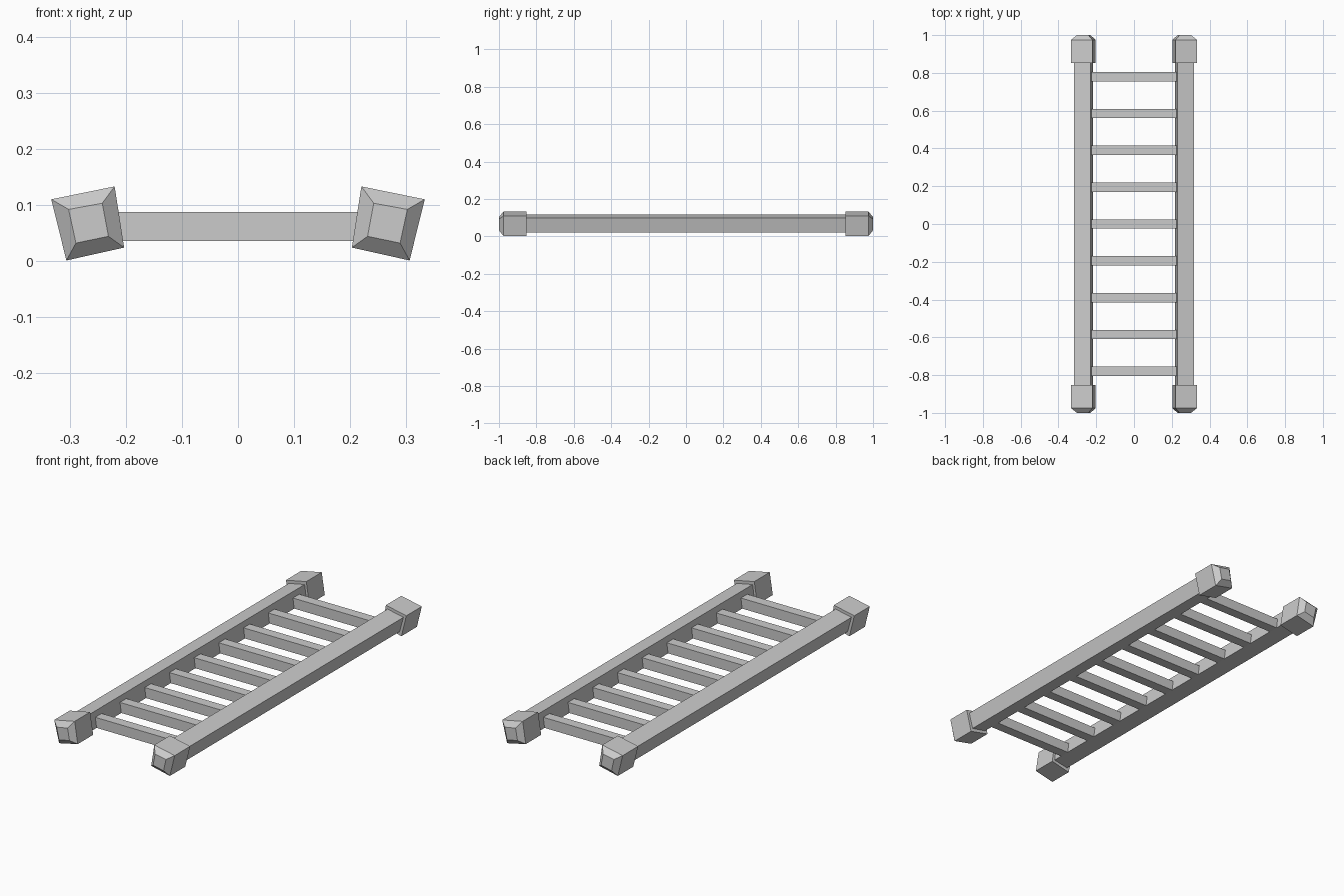
import bpy, bmesh

if "Cube" in bpy.data.objects:
    bpy.data.objects.remove(bpy.data.objects["Cube"])


def loft(name, sections):
    """Solid through (y, profile) sections, each profile a list of (x, z)."""
    bm = bmesh.new()
    rings = [[bm.verts.new((x, y, z)) for x, z in prof] for y, prof in sections]
    n = len(rings[0])
    for a, b in zip(rings, rings[1:]):
        for i in range(n):
            j = (i + 1) % n
            bm.faces.new((a[i], a[j], b[j], b[i]))
    bm.faces.new(rings[0])
    bm.faces.new(rings[-1])
    bmesh.ops.recalc_face_normals(bm, faces=bm.faces)
    mesh = bpy.data.meshes.new(name)
    bm.to_mesh(mesh)
    bm.free()
    obj = bpy.data.objects.new(name, mesh)
    bpy.context.collection.objects.link(obj)
    return obj


def flip(profile, side):
    return [(side * x, z) for x, z in profile]


# Tilted, slightly tapered cross-sections on the right-hand side
CAP = [(0.220, 0.133), (0.333, 0.110), (0.306, 0.001), (0.203, 0.024)]
CAP_TIP = [(0.242, 0.103), (0.302, 0.092), (0.289, 0.032), (0.231, 0.044)]
RAIL = [(0.229, 0.116), (0.317, 0.098), (0.296, 0.021), (0.218, 0.036)]

for side, label in ((-1, "left"), (1, "right")):
    # Long side rail
    rail = flip(RAIL, side)
    loft(f"{label}_rail", [(-0.87, rail), (0.87, rail)])
    # Chamfered end caps
    cap, tip = flip(CAP, side), flip(CAP_TIP, side)
    for end, where in ((-1, "front"), (1, "back")):
        loft(f"{label}_{where}_cap",
             [(end * 0.853, cap), (end * 0.975, cap), (end * 1.0, tip)])

# Nine evenly spaced rungs
RUNG = [(-0.235, 0.087), (0.235, 0.087), (0.235, 0.036), (-0.235, 0.036)]
for i in range(9):
    y = (i - 4) * 0.195
    loft(f"rung_{i + 1}", [(y - 0.025, RUNG), (y + 0.025, RUNG)])
